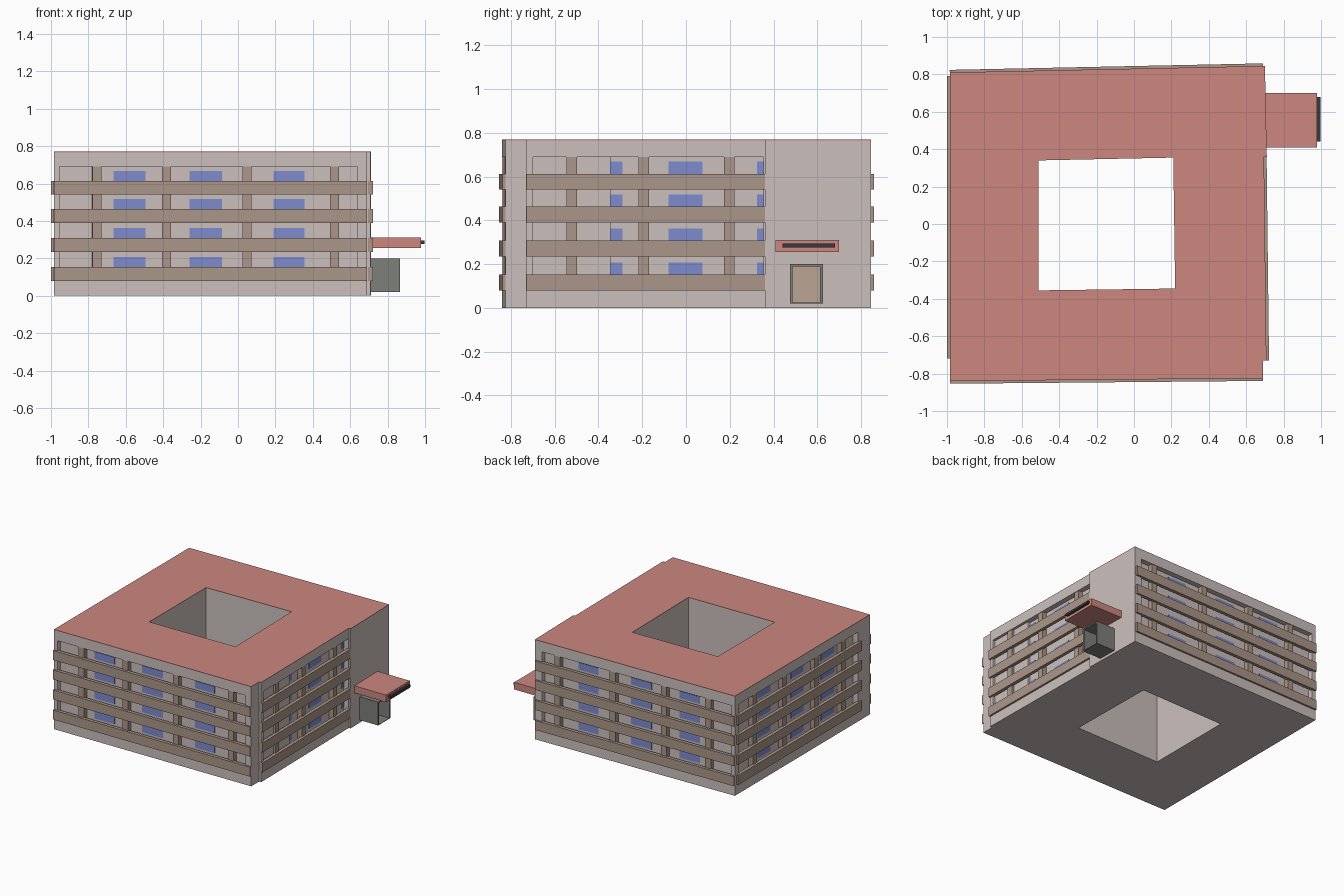
import bpy, bmesh
from mathutils import Vector

if "Cube" in bpy.data.objects:
    bpy.data.objects.remove(bpy.data.objects["Cube"])


def material(name, rgb):
    m = bpy.data.materials.new(name)
    m.diffuse_color = [(c / 255) ** 2.2 for c in rgb] + [1]
    m.use_nodes = True
    m.node_tree.nodes["Principled BSDF"].inputs["Base Color"].default_value = m.diffuse_color
    return m


WALL = material("wall", (202, 191, 188))
ROOF = material("roof", (203, 134, 126))
BAND = material("band", (170, 149, 136))
GLASS = material("window_blue", (125, 138, 205))
DARK = material("dark_grey", (125, 127, 122))
DOOR = material("door_tan", (186, 165, 148))
SIGN = material("sign_dark", (60, 60, 60))


def build(name, prisms, mat):
    """One object from a list of vertical prisms (outline, z0, z1)."""
    bm = bmesh.new()
    for pts, z0, z1 in prisms:
        base = bm.faces.new([bm.verts.new((p[0], p[1], z0)) for p in pts])
        top = bmesh.ops.extrude_face_region(bm, geom=[base])["geom"]
        for v in top:
            if isinstance(v, bmesh.types.BMVert):
                v.co.z = z1
    bmesh.ops.recalc_face_normals(bm, faces=bm.faces)
    me = bpy.data.meshes.new(name)
    bm.to_mesh(me)
    bm.free()
    me.materials.append(mat)
    ob = bpy.data.objects.new(name, me)
    bpy.context.collection.objects.link(ob)
    return ob


def rect(x0, x1, y0, y1):
    return [(x0, y0), (x1, y0), (x1, y1), (x0, y1)]


def cut(ob, prism):
    cutter = build("cutter", [prism], WALL)
    cutter.hide_render = True
    mod = ob.modifiers.new("cut", "BOOLEAN")
    mod.operation, mod.solver, mod.object = "DIFFERENCE", "EXACT", cutter
    bpy.context.view_layer.objects.active = ob
    bpy.ops.object.modifier_apply(modifier=mod.name)
    bpy.data.objects.remove(cutter)


# slightly skewed footprint with a see-through courtyard
outline = [(-.985, -.84), (.69, -.825), (.69, -.73), (.708, -.73), (.695, .36),
           (.71, .36), (.70, .845), (-.985, .81)]
court = [(-.51, -.355), (.22, -.345), (.21, .355), (-.51, .34)]
body = build("building_walls", [(outline, 0, .766)], WALL)
roof = build("roof", [(outline, .766, .77)], ROOF)
for ob in (body, roof):
    cut(ob, (court, -.1, 1))

# facades: ends, axis, recess range, band range, columns, windows
cols_x, wins_x = [-.755, -.383, .048, .515], [(-.665, -.495), (-.26, -.085), (.19, .355)]
facades = {
    "front": ((-.985, -.84), (.69, -.825), 0, (-.955, .64), (-.985, .69), cols_x, wins_x),
    "back": ((.70, .845), (-.985, .81), 0, (-.955, .64), (-.985, .69), cols_x, wins_x),
    "right": ((.708, -.73), (.695, .36), 1, (-.70, .355), (-.73, .36),
              [-.522, -.193, .197], [(-.345, -.29), (-.08, .075), (.325, .355)]),
    "left": ((-.985, .81), (-.985, -.84), 1, (-.69, .76), (-.72, .79),
             [-.52, -.193, .197, .56], [(-.46, -.29), (-.08, .075), (.325, .48)]),
}
band_z = [.08, .235, .39, .54]
for side, (a, b, ax, recess, span, cols, wins) in facades.items():
    a, b = Vector(a), Vector(b)
    along = b - a
    out = Vector((along.y, -along.x)).normalized()

    def strip(v0, v1, d0, d1):
        """Footprint along the facade line, d0 to d1 outward of the wall."""
        p, q = (a + along * ((v - a[ax]) / along[ax]) for v in (v0, v1))
        return [p + out * d0, q + out * d0, q + out * d1, p + out * d1]

    cut(body, (strip(*recess, -.04, .06), .10, .69))
    build(side + "_bands", [(strip(*span, -.012, .014), z, z + .073) for z in band_z], BAND)
    build(side + "_columns", [(strip(c - .024, c + .024, -.045, -.004), .10, .69)
                              for c in cols], BAND)
    build(side + "_windows", [(strip(*w, -.045, -.036), z + .073, z + .128)
                              for w in wins for z in band_z], GLASS)
    if side == "right":
        # inner wall standing forward in the first bay
        build("right_inner_wall", [(strip(-.70, -.345, -.045, -.02), .10, .69)], WALL)

# entrance: hollow porch, door, canopy and blank sign strip
build("porch", [(rect(.70, .865, .475, .487), .02, .20),
                (rect(.70, .865, .613, .625), .02, .20),
                (rect(.70, .865, .487, .613), .19, .20),
                (rect(.70, .865, .487, .613), .02, .024)], DARK)
build("door", [(rect(.70, .714, .487, .613), .024, .19)], DOOR)
build("canopy", [(rect(.703, .978, .41, .70), .255, .31)], ROOF)
build("blank_sign_strip", [(rect(.976, .996, .44, .68), .276, .294)], SIGN)
